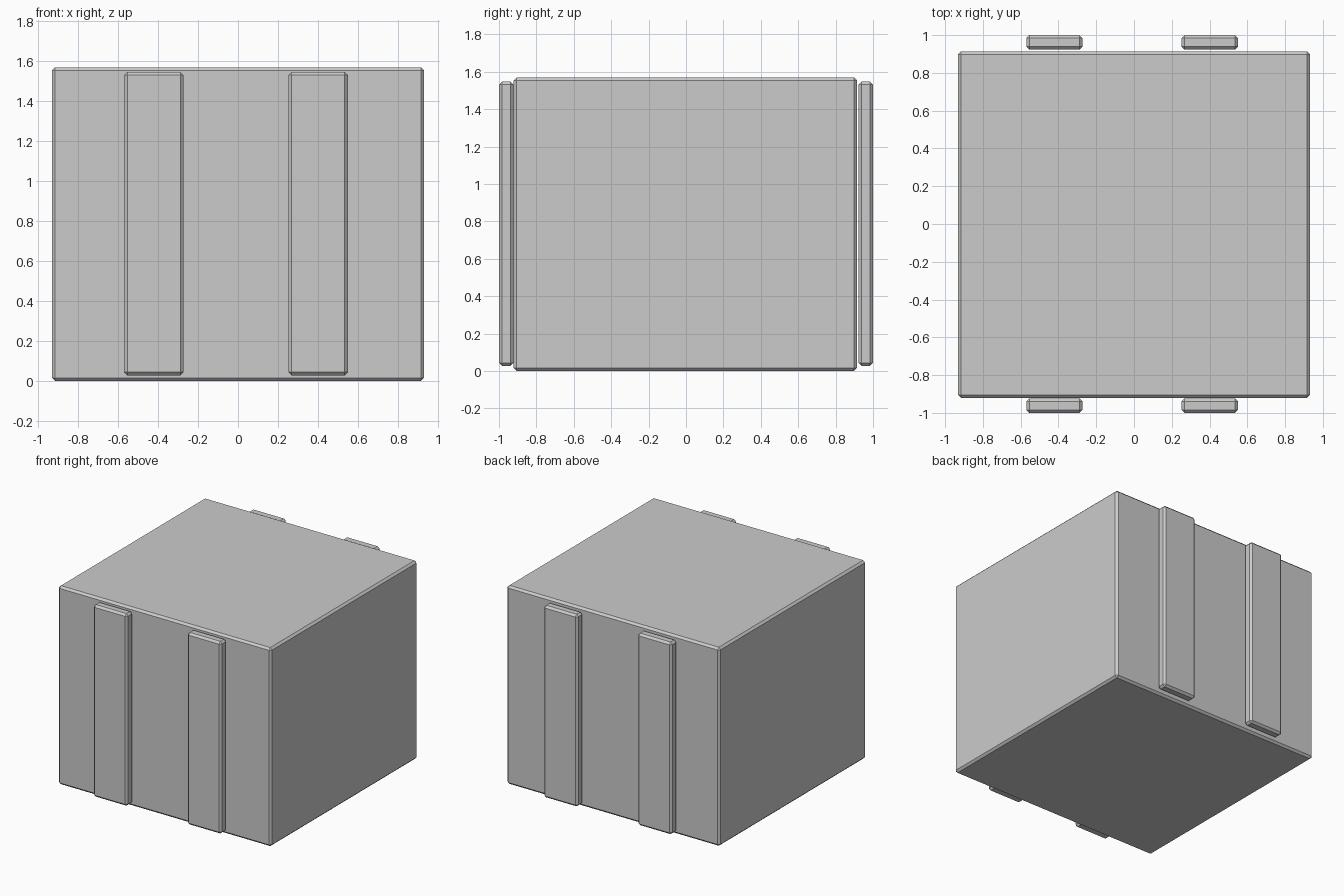
import bpy
import bmesh
from mathutils import Vector

if "Cube" in bpy.data.objects:
    bpy.data.objects.remove(bpy.data.objects["Cube"])


def chamfered_box(name, low, high, chamfer=0.016):
    """Box between two corners with a single flat chamfer on every edge."""
    low, high = Vector(low), Vector(high)
    bm = bmesh.new()
    bmesh.ops.create_cube(bm, size=1)
    bmesh.ops.scale(bm, vec=high - low, verts=bm.verts)
    bmesh.ops.bevel(bm, geom=bm.edges[:], offset=chamfer, segments=1,
                    affect='EDGES')
    mesh = bpy.data.meshes.new(name)
    bm.to_mesh(mesh)
    bm.free()
    obj = bpy.data.objects.new(name, mesh)
    obj.location = (low + high) / 2
    bpy.context.collection.objects.link(obj)
    return obj


# Main crate body
chamfered_box("body", (-0.932, -0.921, 0), (0.932, 0.914, 1.57))

# Two upright battens on the front and two on the back
for face, y0, y1 in (("front", -1.0, -0.923), ("back", 0.923, 1.0)):
    for side, x0, x1 in (("left", -0.57, -0.272), ("right", 0.252, 0.55)):
        chamfered_box(f"{face}_{side}_batten", (x0, y0, 0.028), (x1, y1, 1.547))
